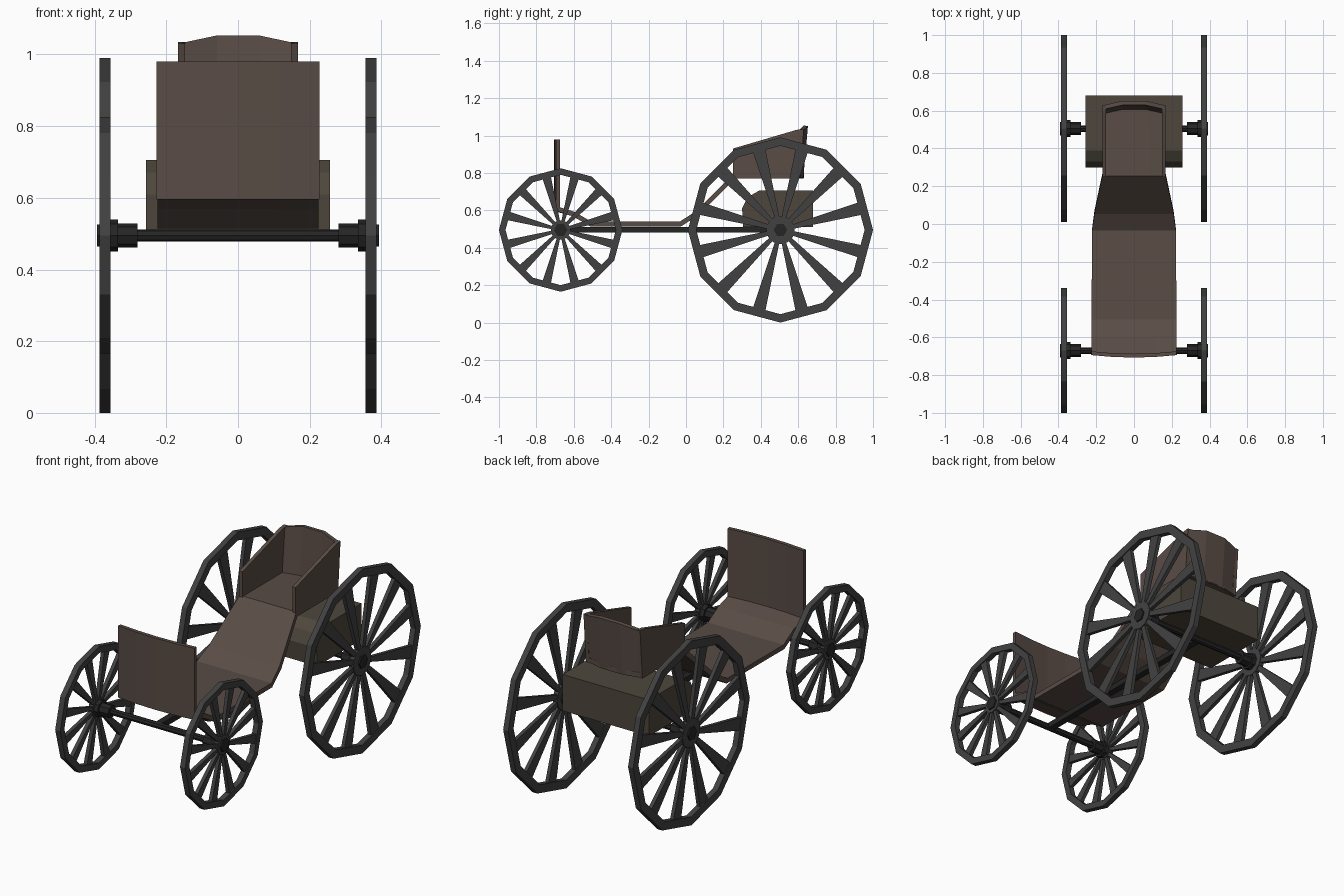
import bpy, bmesh
from math import sin, cos, pi, radians
from mathutils import Matrix

if "Cube" in bpy.data.objects:
    bpy.data.objects.remove(bpy.data.objects["Cube"])


def material(name, r, g, b):
    m = bpy.data.materials.new(name)
    m.diffuse_color = (r, g, b, 1)
    m.use_nodes = True
    m.node_tree.nodes["Principled BSDF"].inputs["Base Color"].default_value = m.diffuse_color
    return m


IRON = material("dark_iron", 0.018, 0.018, 0.018)
WHEEL = material("wheel_grey", 0.055, 0.053, 0.053)
BODY = material("brown_panel", 0.10, 0.072, 0.06)
BOX = material("olive_box", 0.075, 0.062, 0.045)


def finish(name, bm, mat):
    bmesh.ops.recalc_face_normals(bm, faces=bm.faces)
    me = bpy.data.meshes.new(name)
    bm.to_mesh(me)
    bm.free()
    me.materials.append(mat)
    ob = bpy.data.objects.new(name, me)
    bpy.context.collection.objects.link(ob)
    return ob


def add_prism(bm, profile, x0, x1):
    """Closed y-z outline extruded along x."""
    a, b = [[bm.verts.new((x, y, z)) for y, z in profile] for x in (x0, x1)]
    bm.faces.new(a)
    bm.faces.new(b[::-1])
    n = len(a)
    for i in range(n):
        j = (i + 1) % n
        bm.faces.new((a[i], b[i], b[j], a[j]))


def prism(name, profile, x0, x1, mat):
    bm = bmesh.new()
    add_prism(bm, profile, x0, x1)
    return finish(name, bm, mat)


def ngon(n, r, y, z, turn=0.0):
    return [(y + r * cos(2 * pi * i / n + turn), z + r * sin(2 * pi * i / n + turn)) for i in range(n)]


def sheet(name, rows, thickness, mat):
    """Thin panel through rows of points."""
    bm = bmesh.new()
    grid = [[bm.verts.new(p) for p in row] for row in rows]
    for r0, r1 in zip(grid, grid[1:]):
        for i in range(len(r0) - 1):
            bm.faces.new((r0[i], r0[i + 1], r1[i + 1], r1[i]))
    ob = finish(name, bm, mat)
    s = ob.modifiers.new("thickness", 'SOLIDIFY')
    s.thickness = thickness
    s.offset = 0
    s.use_even_offset = True
    return ob


Z = 0.495          # axle height
X0, X1 = 0.356, 0.386


def wheel(name, side, y, radius, rim, w_hub, w_rim, disk):
    # twelve-sided rim
    bm = bmesh.new()
    rings = [[bm.verts.new((x, *p)) for p in ngon(12, r, y, Z)]
             for x, r in ((X0, radius), (X1, radius), (X1, radius - rim), (X0, radius - rim))]
    for k in range(4):
        a, b = rings[k], rings[(k + 1) % 4]
        for i in range(12):
            j = (i + 1) % 12
            bm.faces.new((a[i], b[i], b[j], a[j]))
    # tapered spokes ending mid-facet
    end = (radius - rim) * cos(pi / 12) + 0.006
    for i in range(12):
        t = radians(15 + 30 * i)
        pts = [(disk * 0.7, -w_hub), (end, -w_rim), (end, w_rim), (disk * 0.7, w_hub)]
        add_prism(bm, [(y + u * cos(t) - v * sin(t), Z + u * sin(t) + v * cos(t)) for u, v in pts],
                  X0 + 0.005, X1 - 0.005)
    # hub plate in the wheel plane
    add_prism(bm, ngon(12, disk, y, Z), X0 + 0.002, X1 - 0.001)
    # stepped hub
    hb = bmesh.new()
    for x0, x1, r, n in ((0.28, 0.335, 0.034, 8), (0.335, 0.36, 0.045, 8), (0.36, 0.393, 0.036, 6)):
        add_prism(hb, ngon(n, r, y, Z), x0, x1)
    for b in (bm, hb):
        bmesh.ops.transform(b, matrix=Matrix.Diagonal((side, 1, 1, 1)), verts=b.verts)
    finish(name, bm, WHEEL)
    finish(name + "_hub", hb, IRON)


for side, label in ((1, "right"), (-1, "left")):
    wheel("rear_wheel_" + label, side, 0.505, 0.495, 0.045, 0.011, 0.034, 0.076)
    wheel("front_wheel_" + label, side, -0.67, 0.33, 0.035, 0.008, 0.023, 0.052)

# axles and central beam
prism("rear_axle", ngon(8, 0.017, 0.505, Z), -0.3, 0.3, IRON)
prism("front_axle", ngon(8, 0.017, -0.67, Z), -0.3, 0.3, IRON)
prism("center_beam", [(-0.67, 0.482), (0.505, 0.482), (0.505, 0.512), (-0.67, 0.512)], -0.018, 0.018, IRON)

# floor: toe board, flat, rise and seat in one bent panel
COLS = (-1, -0.5, 0, 0.5, 1)
stations = [(-0.69, 0.608, 0.225), (-0.60, 0.58, 0.225), (-0.51, 0.527, 0.225), (-0.03, 0.527, 0.222),
            (0.06, 0.585, 0.21), (0.26, 0.785, 0.168), (0.61, 0.785, 0.158)]
rows = []
for k, (y, z, w) in enumerate(stations):
    bow = {0: -0.012, 6: 0.02}.get(k, 0)
    rows.append([(u * w, y + bow * (1 - u * u), z) for u in COLS])
sheet("floor_panel", rows, 0.025, BODY)

# bowed dashboard
sheet("dashboard", [[(u * 0.226, -0.697 + 0.013 * u * u, z) for u in COLS] for z in (0.595, 0.98)],
      0.02, BODY)

# seat sides
for side, label in ((1, "right"), (-1, "left")):
    prism("seat_side_" + label, [(0.25, 0.77), (0.61, 0.77), (0.63, 1.035), (0.59, 1.03), (0.25, 0.93)],
          side * 0.148, side * 0.168, BODY)

# curved leaning seat back
back = ((-0.165, 0, 0), (-0.06, 0.024, 0.022), (0.06, 0.024, 0.022), (0.165, 0, 0))
sheet("seat_back", [[(x, 0.592 + d, 0.77) for x, d, h in back],
                    [(x, 0.617 + d, 1.03 + h) for x, d, h in back]], 0.022, BODY)

# rear box under the seat
prism("rear_box", [(0.305, 0.51), (0.30, 0.61), (0.33, 0.67), (0.39, 0.705), (0.68, 0.705), (0.68, 0.51)],
      -0.257, 0.257, BOX)
